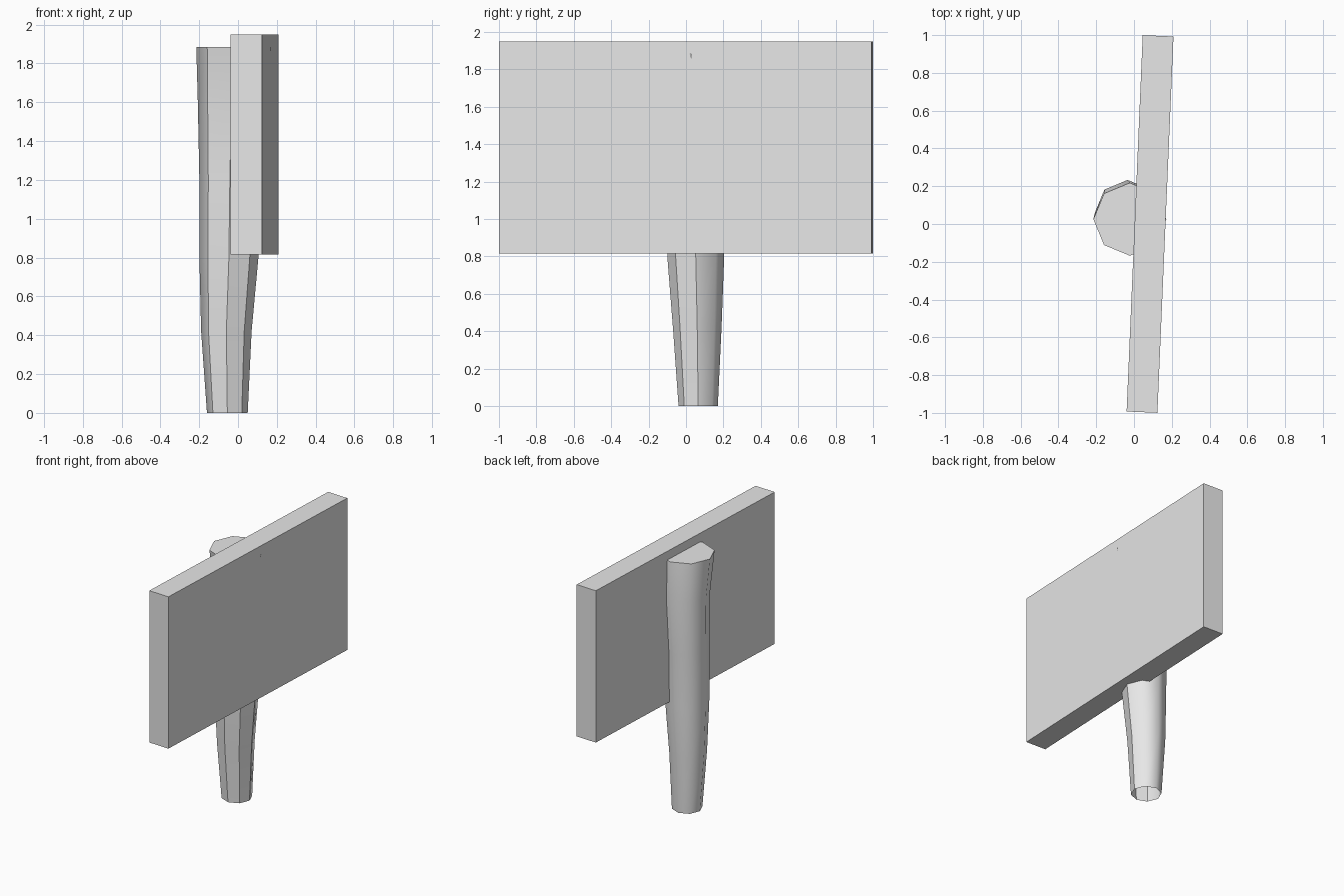
import bpy, bmesh, math

if "Cube" in bpy.data.objects:
    bpy.data.objects.remove(bpy.data.objects["Cube"], do_unlink=True)

# Single plain grey
grey = bpy.data.materials.new("light grey")
grey.use_nodes = True
grey.diffuse_color = (0.8, 0.8, 0.8, 1)
bsdf = next(n for n in grey.node_tree.nodes if n.type == 'BSDF_PRINCIPLED')
bsdf.inputs["Base Color"].default_value = grey.diffuse_color


def make_object(name, bm):
    mesh = bpy.data.meshes.new(name)
    bmesh.ops.recalc_face_normals(bm, faces=bm.faces)
    bm.to_mesh(mesh)
    bm.free()
    mesh.materials.append(grey)
    obj = bpy.data.objects.new(name, mesh)
    bpy.context.collection.objects.link(obj)
    return obj


# Sign board: a thick slab, turned slightly on the post
bm = bmesh.new()
bmesh.ops.create_cube(bm, size=1)
board = make_object("sign_board", bm)
board.scale = (0.163, 1.994, 1.135)
board.location = (0.085, 0, 1.3825)
board.rotation_euler.z = math.radians(-2.45)

# Post: eight-sided, widening upward, open underneath
SIDES = 8
RINGS = [  # height, centre x, centre y, radius
    (0.0, -0.055, 0.065, 0.105),
    (0.42, -0.06, 0.06, 0.13),
    (0.8, -0.047, 0.052, 0.152),
    (1.2, -0.042, 0.052, 0.157),
    (1.6, -0.034, 0.06, 0.173),
    (1.885, -0.022, 0.025, 0.193),
]
SHARP = (0, 5, 6, 7)  # corners with a hard vertical edge
bm = bmesh.new()
loops = []
for z, cx, cy, r in RINGS:
    loops.append([bm.verts.new((cx + r * math.cos(math.tau * i / SIDES),
                                cy + r * math.sin(math.tau * i / SIDES), z))
                  for i in range(SIDES)])
for low, high in zip(loops, loops[1:]):
    for i in range(SIDES):
        j = (i + 1) % SIDES
        bm.faces.new((low[i], low[j], high[j], high[i])).smooth = True
    for i in SHARP:
        bm.edges.get((low[i], high[i])).smooth = False
# Flat top with a hard rim
cap = bm.faces.new(loops[-1])
for edge in cap.edges:
    edge.smooth = False
make_object("post", bm)
